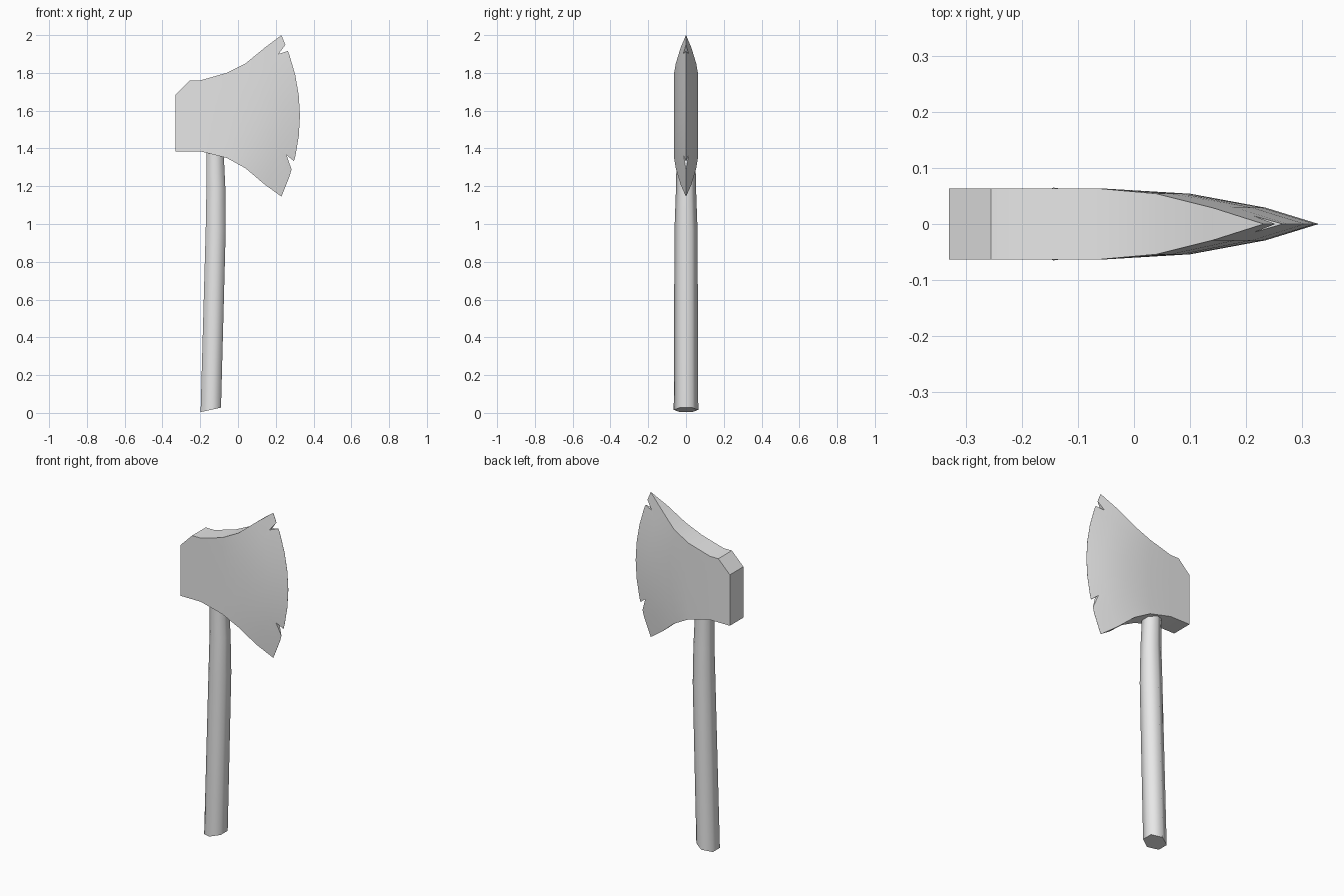
import bpy, bmesh, math

cube = bpy.data.objects.get("Cube")
if cube:
    bpy.data.objects.remove(cube, do_unlink=True)

grey = bpy.data.materials.new("plain grey")
grey.use_nodes = True
grey.diffuse_color = (0.8, 0.8, 0.8, 1)
grey.node_tree.nodes["Principled BSDF"].inputs["Base Color"].default_value = (0.8, 0.8, 0.8, 1)


def make_object(name, bm):
    bmesh.ops.recalc_face_normals(bm, faces=bm.faces)
    mesh = bpy.data.meshes.new(name)
    bm.to_mesh(mesh)
    bm.free()
    mesh.materials.append(grey)
    obj = bpy.data.objects.new(name, mesh)
    bpy.context.collection.objects.link(obj)
    return obj


def activate(obj):
    bpy.ops.object.select_all(action='DESELECT')
    obj.select_set(True)
    bpy.context.view_layer.objects.active = obj


def loft(bm, rings):
    """Skin closed rings of equal length and cap both ends."""
    loops = [[bm.verts.new(p) for p in ring] for ring in rings]
    for a, b in zip(loops, loops[1:]):
        for i in range(len(a)):
            j = (i + 1) % len(a)
            bm.faces.new((a[i], a[j], b[j], b[i]))
    bm.faces.new(loops[0])
    bm.faces.new(loops[-1][::-1])


# Axe head: upright sections from the poll to the curved cutting edge
# (x at the tips, forward bulge at mid height, bottom z, top z, half thickness)
sections = [
    (-0.33, 0, 1.385, 1.685, 0.063),
    (-0.255, 0, 1.385, 1.76, 0.063),
    (-0.20, 0, 1.385, 1.76, 0.063),
    (-0.06, 0.01, 1.35, 1.80, 0.063),
    (0.04, 0.06, 1.295, 1.85, 0.054),
    (0.14, 0.095, 1.21, 1.932, 0.029),
    (0.23, 0.098, 1.145, 2.0, 0.0004),
]
ROWS = 8


def section_ring(x, bulge, low, high, half):
    side = []
    for i in range(ROWS + 1):
        s = 2 * i / ROWS - 1
        side.append((x + bulge * (1 - s * s), low + (high - low) * i / ROWS))
    return [(px, -half, pz) for px, pz in side] + [(px, half, pz) for px, pz in reversed(side)]


bm = bmesh.new()
loft(bm, [section_ring(*s) for s in sections])
head = make_object("axe_head", bm)

# Two chips cut out of the cutting edge
chips = [
    ((0.214, 1.90), (0.286, 1.994), (0.31, 1.93)),
    ((0.257, 1.365), (0.343, 1.295), (0.309, 1.215)),
]
for tri in chips:
    bm = bmesh.new()
    loft(bm, [[(x, y, z) for x, z in tri] for y in (-0.1, 0.1)])
    cutter = make_object("chip_cutter", bm)
    cutter.hide_render = True
    mod = head.modifiers.new("chip", 'BOOLEAN')
    mod.operation = 'DIFFERENCE'
    mod.solver = 'EXACT'
    mod.object = cutter
    activate(head)
    bpy.ops.object.modifier_apply(modifier=mod.name)
    bpy.data.objects.remove(cutter, do_unlink=True)

# Handle: slightly bent six-sided shaft with a slanted foot
# (centre x, z, half width in x, half width in y, slant of the ring)
stations = [
    (-0.144, 0.016, 0.054, 0.065, 0.22),
    (-0.118, 0.97, 0.053, 0.061, 0.0),
    (-0.117, 1.19, 0.050, 0.053, 0.0),
    (-0.121, 1.36, 0.046, 0.050, 0.0),
    (-0.125, 1.50, 0.044, 0.048, 0.0),
]
rings = []
for cx, cz, hx, hy, slant in stations:
    ring = []
    for k in range(6):
        a = math.radians(30 + 60 * k)
        dx = hx * math.cos(a) / math.cos(math.radians(30))
        ring.append((cx + dx, hy * math.sin(a), cz + slant * dx))
    rings.append(ring)
bm = bmesh.new()
loft(bm, rings)
handle = make_object("handle", bm)

# Smooth shading with crisp edges
for obj, angle in ((head, 30), (handle, 65)):
    activate(obj)
    bpy.ops.object.shade_smooth_by_angle(angle=math.radians(angle))
